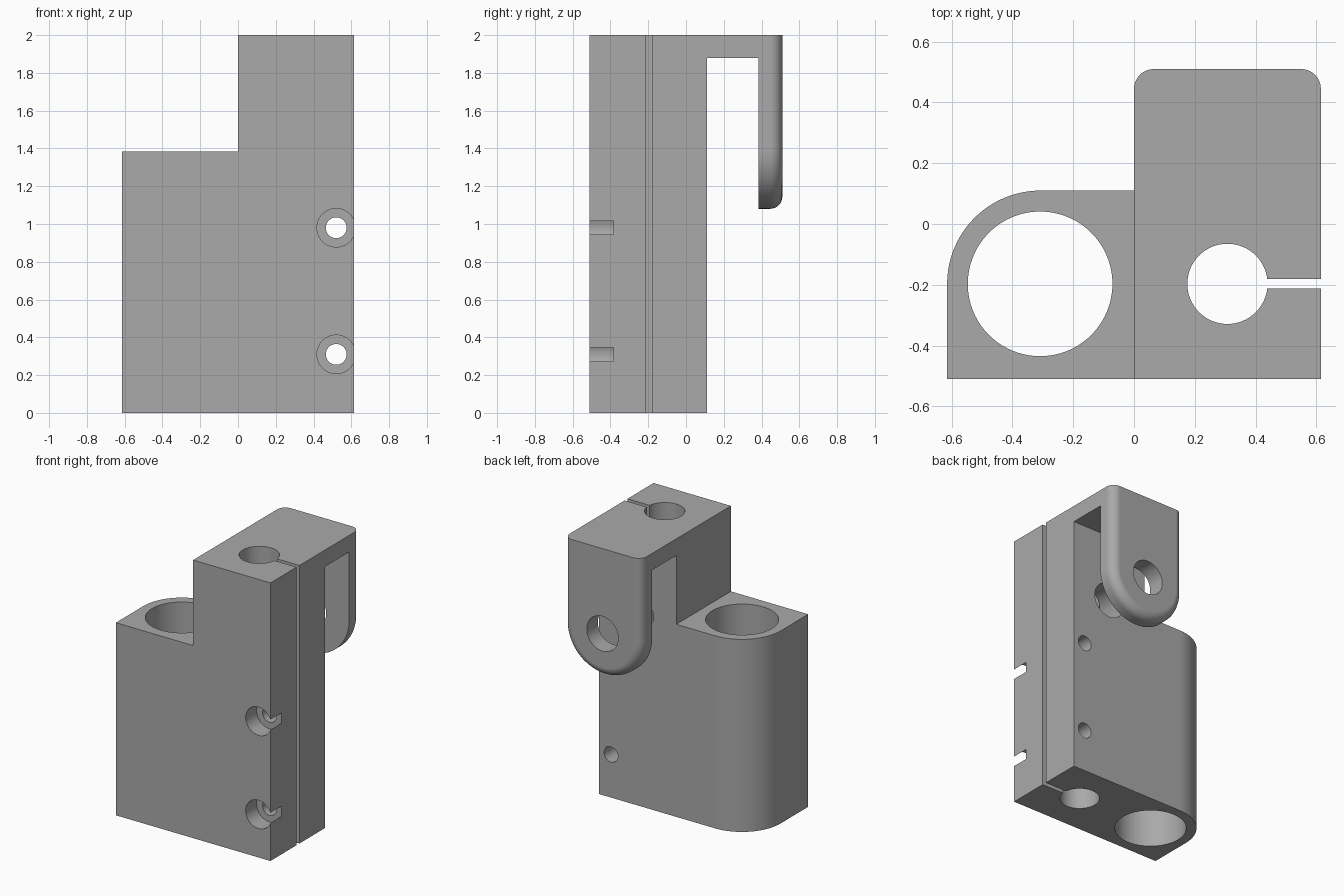
import bpy, bmesh
from math import sin, cos, pi, radians
from mathutils import Matrix, Vector

if "Cube" in bpy.data.objects:
    bpy.data.objects.remove(bpy.data.objects["Cube"])

W = 0.615                      # half width
FRONT, BACK, TIP = -0.51, 0.11, 0.51
STEP, TOP = 1.385, 2.0
BORE_Y = -0.197
EYE_X, EYE_Z = W / 2, 1.388

grey = bpy.data.materials.new("plain grey")
grey.use_nodes = True
grey.diffuse_color = (0.4, 0.4, 0.4, 1)
grey.node_tree.nodes["Principled BSDF"].inputs["Base Color"].default_value = (0.4, 0.4, 0.4, 1)


def finish(name, bm):
    bmesh.ops.recalc_face_normals(bm, faces=bm.faces)
    mesh = bpy.data.meshes.new(name)
    bm.to_mesh(mesh)
    bm.free()
    mesh.materials.append(grey)
    obj = bpy.data.objects.new(name, mesh)
    bpy.context.collection.objects.link(obj)
    return obj


def extruded(bm, points, offset):
    face = bm.faces.new([bm.verts.new(p) for p in points])
    geom = bmesh.ops.extrude_face_region(bm, geom=[face])["geom"]
    verts = [g for g in geom if isinstance(g, bmesh.types.BMVert)]
    bmesh.ops.translate(bm, verts=verts, vec=offset)


def box(name, low, high):
    bm = bmesh.new()
    low, high = Vector(low), Vector(high)
    size = high - low
    bmesh.ops.create_cube(bm, size=1, matrix=Matrix.Translation((low + high) / 2) @ Matrix.Diagonal((*size, 1)))
    return finish(name, bm)


def cylinder(name, radius, center, length, along_y=False, sides=64):
    bm = bmesh.new()
    turn = Matrix.Rotation(pi / 2 if along_y else 0, 4, "X")
    bmesh.ops.create_cone(bm, cap_ends=True, segments=sides, radius1=radius, radius2=radius,
                          depth=length, matrix=Matrix.Translation(center) @ turn)
    return finish(name, bm)


def combine(target, tool, operation):
    tool.hide_render = True
    mod = target.modifiers.new(operation.lower(), "BOOLEAN")
    mod.operation, mod.solver, mod.object = operation, "EXACT", tool
    bpy.context.view_layer.objects.active = target
    bpy.ops.object.modifier_apply(modifier=mod.name)
    bpy.data.objects.remove(tool)


def arc(cx, cy, r, start, end, steps):
    angles = [radians(start + (end - start) * i / steps) for i in range(steps + 1)]
    return [(cx + r * cos(a), cy + r * sin(a)) for a in angles]


# Tall clamp column
bracket = box("clamp_bracket", (0, FRONT, 0), (W, BACK, TOP))

# Lower block with one rounded back corner
bm = bmesh.new()
r = 0.307
plan = [(-W, FRONT), (0.1, FRONT), (0.1, BACK)] + arc(-W + r, BACK - r, r, 90, 180, 24)
extruded(bm, [(x, y, 0) for x, y in plan], (0, 0, STEP))
combine(bracket, finish("lower_block", bm), "UNION")

# Bridge reaching back over the gap
combine(bracket, box("bridge", (0, 0.05, 1.88), (W, 0.41, TOP)), "UNION")

# Hanging tongue with a round end and a softened outer edge
bm = bmesh.new()
outline = [(W, TOP), (0, TOP)] + arc(EYE_X, EYE_Z, EYE_X, 180, 360, 40)
extruded(bm, [(x, 0.385, z) for x, z in outline], (0, TIP - 0.385, 0))
outer = [e for e in bm.edges if all(v.co.y > TIP - 0.001 for v in e.verts)
         and not all(v.co.z > TOP - 0.001 for v in e.verts)]
bmesh.ops.bevel(bm, geom=outer, offset=0.065, segments=8, profile=0.5, affect="EDGES")
combine(bracket, finish("tongue", bm), "UNION")

# Two vertical bores and the clamp slit
cuts = [cylinder("wide_bore", 0.238, (-0.309, BORE_Y, 1), 3, sides=96),
        cylinder("rod_bore", 0.132, (EYE_X, BORE_Y, 1), 3),
        box("clamp_slit", (EYE_X + 0.05, -0.213, -0.5), (1, -0.181, 2.5))]
# Cross hole through the tongue into the rod bore
cuts.append(cylinder("cross_hole", 0.125, (EYE_X, 0.3, EYE_Z), 1, True))
# Clamp screw holes with counterbores
for z in (0.31, 0.98):
    cuts.append(cylinder("screw_hole", 0.055, (0.52, -0.2, z), 0.9, True, 40))
    cuts.append(cylinder("counterbore", 0.102, (0.52, -0.585, z), 0.4, True, 48))
for cut in cuts:
    combine(bracket, cut, "DIFFERENCE")

# Smooth curved walls, crisp edges
bpy.ops.object.select_all(action="DESELECT")
bracket.select_set(True)
bpy.context.view_layer.objects.active = bracket
bpy.ops.object.shade_smooth_by_angle(angle=radians(30))
weighted = bracket.modifiers.new("even_shading", "WEIGHTED_NORMAL")
weighted.keep_sharp = True
